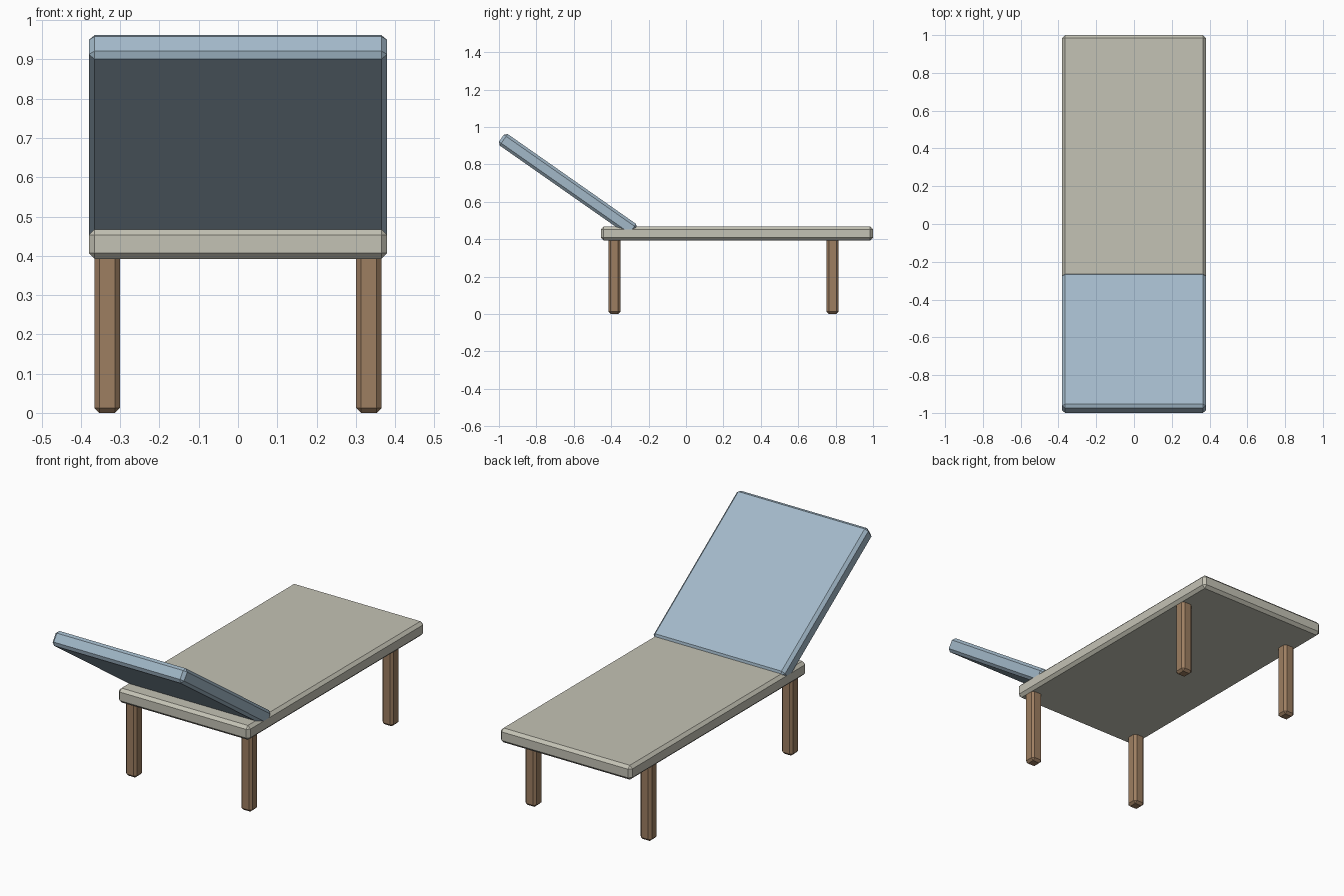
import bpy
import bmesh
from math import radians

if "Cube" in bpy.data.objects:
    bpy.data.objects.remove(bpy.data.objects["Cube"])


def material(name, rgb):
    mat = bpy.data.materials.new(name)
    mat.diffuse_color = (*rgb, 1)
    mat.use_nodes = True
    mat.node_tree.nodes["Principled BSDF"].inputs["Base Color"].default_value = mat.diffuse_color
    return mat


def slab(name, size, loc, bevel, mat, tilt=0):
    """Box with a flat chamfer on every edge."""
    bm = bmesh.new()
    bmesh.ops.create_cube(bm, size=1)
    bmesh.ops.scale(bm, vec=size, verts=bm.verts)
    mesh = bpy.data.meshes.new(name)
    bm.to_mesh(mesh)
    bm.free()
    mesh.materials.append(mat)
    obj = bpy.data.objects.new(name, mesh)
    obj.location = loc
    obj.rotation_euler.x = radians(tilt)
    bpy.context.collection.objects.link(obj)
    mod = obj.modifiers.new("chamfer", 'BEVEL')
    mod.width = bevel
    mod.segments = 1
    return obj


cream = material("cream", (0.55, 0.54, 0.46))
blue = material("blue", (0.36, 0.48, 0.58))
wood = material("wood", (0.34, 0.21, 0.12))

# Long flat seat
slab("seat", (0.76, 1.455, 0.075), (0, 0.2725, 0.43), 0.015, cream)

# Reclined backrest, its lower edge sunk into the seat
slab("backrest", (0.76, 0.868, 0.075), (0, -0.6315, 0.691), 0.015, blue, tilt=-35)

# Four legs, tops sunk into the seat
for end, y in (("front", -0.383), ("back", 0.784)):
    for side, x in (("left", -0.333), ("right", 0.333)):
        slab(f"{end}_{side}_leg", (0.064, 0.064, 0.42), (x, y, 0.21), 0.012, wood)
